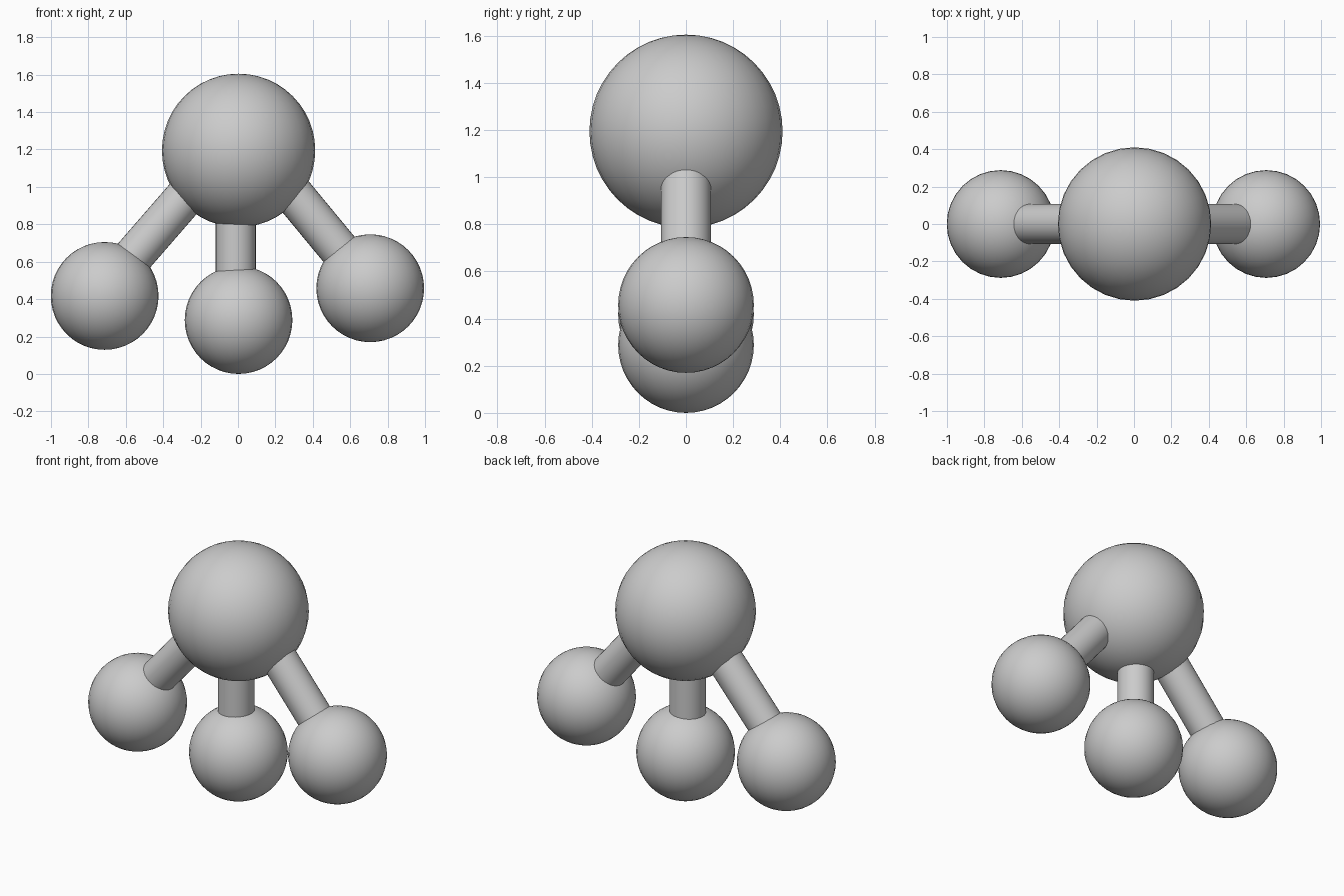
import bpy
from mathutils import Vector

cube = bpy.data.objects.get("Cube")
if cube:
    bpy.data.objects.remove(cube, do_unlink=True)

grey = bpy.data.materials.new("light_grey")
grey.use_nodes = True
colour = (0.6, 0.6, 0.6, 1)
grey.diffuse_color = colour
grey.node_tree.nodes["Principled BSDF"].inputs["Base Color"].default_value = colour


def finish(name):
    obj = bpy.context.object
    obj.name = name
    obj.data.materials.append(grey)
    bpy.ops.object.shade_smooth_by_angle()


def ball(name, centre, radius):
    bpy.ops.mesh.primitive_uv_sphere_add(segments=32, ring_count=24, radius=radius, location=centre)
    finish(name)


def rod(name, start, end):
    start, end = Vector(start), Vector(end)
    axis = end - start
    bpy.ops.mesh.primitive_cylinder_add(
        vertices=32, radius=0.107, depth=axis.length, location=(start + end) / 2,
        rotation=axis.to_track_quat('Z', 'Y').to_euler())
    finish(name)


# Large central ball
ball("central_ball", (0.003, 0, 1.195), 0.41)

# Three small balls, each joined to the centre by a rod
arms = {
    "right": ((-0.713, 0, 0.417), (-0.08, 0, 1.18), (-0.68, 0, 0.49)),
    "middle": ((0.003, 0, 0.288), (-0.012, 0, 1.1), (-0.012, 0, 0.35)),
    "left": ((0.707, 0, 0.458), (0.12, 0, 1.174), (0.68, 0, 0.497)),
}
for side, (centre, start, end) in arms.items():
    ball(side + "_ball", centre, 0.288)
    rod(side + "_rod", start, end)
